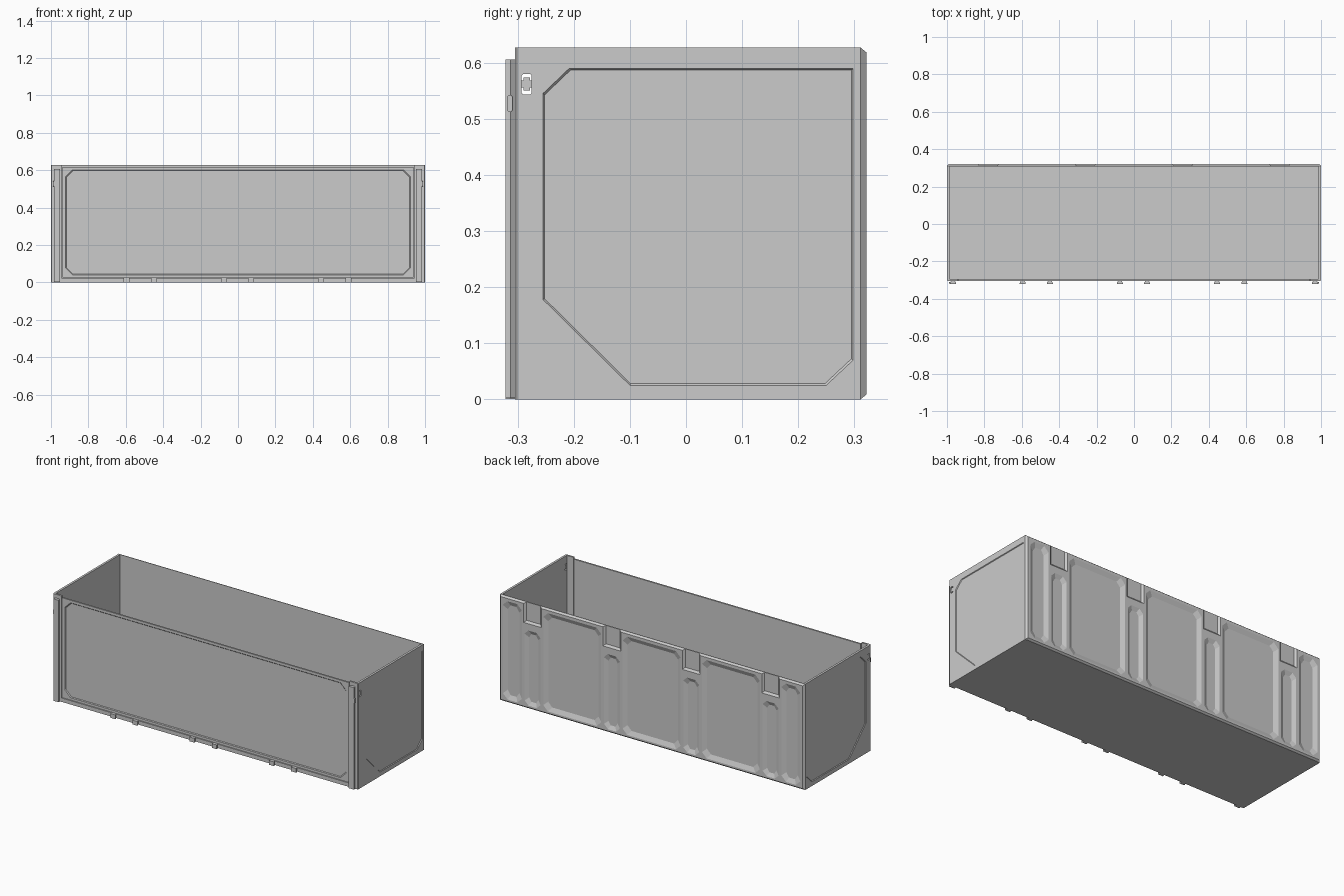
import bpy, bmesh

if "Cube" in bpy.data.objects:
    bpy.data.objects.remove(bpy.data.objects["Cube"])

H = 0.627          # overall height
FRONT, BACK = -0.305, 0.322


def make(name, bm):
    bmesh.ops.recalc_face_normals(bm, faces=bm.faces)
    me = bpy.data.meshes.new(name)
    bm.to_mesh(me)
    bm.free()
    ob = bpy.data.objects.new(name, me)
    bpy.context.collection.objects.link(ob)
    return ob


def loft(bm, a, b):
    """Solid between two matching polygons."""
    va = [bm.verts.new(p) for p in a]
    vb = [bm.verts.new(p) for p in b]
    bm.faces.new(va)
    bm.faces.new(vb[::-1])
    for i in range(len(a)):
        j = (i + 1) % len(a)
        bm.faces.new((va[i], va[j], vb[j], vb[i]))


def box_into(bm, x0, x1, y0, y1, z0, z1):
    loft(bm, [(x0, y0, z0), (x1, y0, z0), (x1, y1, z0), (x0, y1, z0)],
         [(x0, y0, z1), (x1, y0, z1), (x1, y1, z1), (x0, y1, z1)])


def box(name, *dims):
    bm = bmesh.new()
    box_into(bm, *dims)
    return make(name, bm)


def octagon(u0, u1, v0, v1, c):
    return [(u0 + c, v0), (u1 - c, v0), (u1, v0 + c), (u1, v1 - c),
            (u1 - c, v1), (u0 + c, v1), (u0, v1 - c), (u0, v0 + c)]


def shrink(poly, inset):
    us, vs = [p[0] for p in poly], [p[1] for p in poly]
    cu, cv = (min(us) + max(us)) / 2, (min(vs) + max(vs)) / 2
    su = 1 - 2 * inset / (max(us) - min(us))
    sv = 1 - 2 * inset / (max(vs) - min(vs))
    return [(cu + (u - cu) * su, cv + (v - cv) * sv) for u, v in poly]


def recess(bm, poly, place, outer, inner, inset):
    """Sloped-sided pocket cutter from level outer to level inner."""
    lip = outer + (outer - inner) * 0.2
    big = shrink(poly, -inset * 0.2)
    loft(bm, [place(u, v, lip) for u, v in big],
         [place(u, v, inner) for u, v in shrink(poly, inset)])


def carve(ob, bm):
    cutter = make("cutter", bm)
    cutter.hide_render = True
    mod = ob.modifiers.new("carve", 'BOOLEAN')
    mod.operation = 'DIFFERENCE'
    mod.solver = 'EXACT'
    mod.object = cutter
    bpy.context.view_layer.objects.active = ob
    bpy.ops.object.modifier_apply(modifier=mod.name)
    bpy.data.objects.remove(cutter)


def on_y(u, v, w):
    return (u, w, v)


def on_x(u, v, w):
    return (w, u, v)


# Floor and front sill
box("floor", -0.99, 0.99, FRONT + 0.002, 0.312, 0, 0.014)
box("front_sill", -0.945, 0.945, FRONT, -0.293, 0, 0.023)

# Back wall: bevelled slab with sloped pockets and open-topped slots
bm = bmesh.new()
yb = 0.311
outer = [(-1, 0), (1, 0), (1, H), (-1, H)]
loft(bm, [on_y(u, v, 0.307) for u, v in outer],
     [on_y(u, v, yb) for u, v in outer])
back = make("back_wall", bm)
bm = bmesh.new()
bm.from_mesh(back.data)
cap = max(bm.faces, key=lambda f: f.calc_center_median().y)
ext = bmesh.ops.extrude_discrete_faces(bm, faces=[cap])["faces"][0]
for v in ext.verts:
    v.co.y = BACK
    v.co.x *= 0.99
    v.co.z += 0.009 if v.co.z < 0.1 else -0.009
bmesh.ops.recalc_face_normals(bm, faces=bm.faces)
bm.to_mesh(back.data)
bm.free()

bm = bmesh.new()
wide = [(-0.71, -0.33), (-0.19, 0.19), (0.33, 0.71)]
narrow = [(-0.975, -0.85), (0.85, 0.975)]
for x0, x1 in wide + narrow:
    recess(bm, octagon(x0, x1, 0.02, 0.602, 0.03), on_y, BACK, yb, 0.025)
for x in (-0.78, -0.26, 0.26, 0.78):
    recess(bm, octagon(x - 0.052, x + 0.052, 0.02, 0.465, 0.025),
           on_y, BACK, yb, 0.022)
    # slot open at the rim
    slot = [(x - 0.058, 0.505), (x + 0.058, 0.505),
            (x + 0.058, 0.70), (x - 0.058, 0.70)]
    recess(bm, slot, on_y, BACK, yb + 0.001, 0.012)
carve(back, bm)

# Side walls with a cut-corner panel and a latch hole
panel = [(-0.255, 0.545), (-0.208, 0.59), (0.298, 0.59), (0.298, 0.07),
         (0.25, 0.025), (-0.1, 0.025), (-0.255, 0.178)]
for s, side in ((1, "right"), (-1, "left")):
    wall = box(side + "_wall", *sorted((s * 0.987, s * 1.0)),
               FRONT + 0.004, 0.311, 0, H)
    bm = bmesh.new()
    recess(bm, panel, on_x, s * 1.0, s * 0.996, 0.003)
    hole = octagon(-0.293, -0.275, 0.543, 0.58, 0.003)
    loft(bm, [on_x(u, v, s * 0.97) for u, v in hole],
         [on_x(u, v, s * 1.02) for u, v in hole])
    carve(wall, bm)
    box(side + "_latch_pin", *sorted((s * 0.988, s * 0.998)),
        -0.290, -0.278, 0.550, 0.574)
    box(side + "_latch_bar", *sorted((s * 0.990, s * 0.996)),
        -0.294, -0.274, 0.556, 0.568)

    # Front corner column and the flared post in front of it
    bm = bmesh.new()
    col = [(0.943, -0.294), (0.943, FRONT), (0.996, FRONT),
           (1.0, FRONT + 0.004), (1.0, -0.294)]
    loft(bm, [(s * x, y, 0) for x, y in col], [(s * x, y, H) for x, y in col])
    make(side + "_front_column", bm)
    bm = bmesh.new()
    post = [(0.958, FRONT + 0.001), (0.951, -0.313), (0.951, -0.322),
            (0.985, -0.322), (0.985, -0.313), (0.978, FRONT + 0.001)]
    loft(bm, [(s * x, y, 0.002) for x, y in post],
         [(s * x, y, 0.606) for x, y in post])
    make(side + "_front_post", bm)
    # Catch on the outer side of the post
    bm = bmesh.new()
    catch = octagon(-0.319, -0.309, 0.512, 0.542, 0.003)
    loft(bm, [on_x(u, v, s * 0.980) for u, v in catch],
         [on_x(u, v, s * 0.988) for u, v in catch])
    make(side + "_post_catch", bm)

# Front door panel with a shallow cut-corner recess
door = box("front_door", -0.939, 0.939, FRONT + 0.001, -0.294, 0.026, 0.617)
bm = bmesh.new()
recess(bm, octagon(-0.922, 0.922, 0.04, 0.602, 0.037), on_y,
       FRONT + 0.001, FRONT + 0.005, 0.004)
carve(door, bm)

# Hinge lugs along the bottom front edge
for i, x in enumerate((-0.595, -0.45, -0.076, 0.07, 0.444, 0.59)):
    bm = bmesh.new()
    lug = [(x - 0.009, FRONT + 0.002), (x - 0.016, -0.315), (x - 0.016, -0.322),
           (x + 0.016, -0.322), (x + 0.016, -0.315), (x + 0.009, FRONT + 0.002)]
    loft(bm, [(u, v, 0.001) for u, v in lug], [(u, v, 0.026) for u, v in lug])
    make("hinge_lug_%d" % (i + 1), bm)
